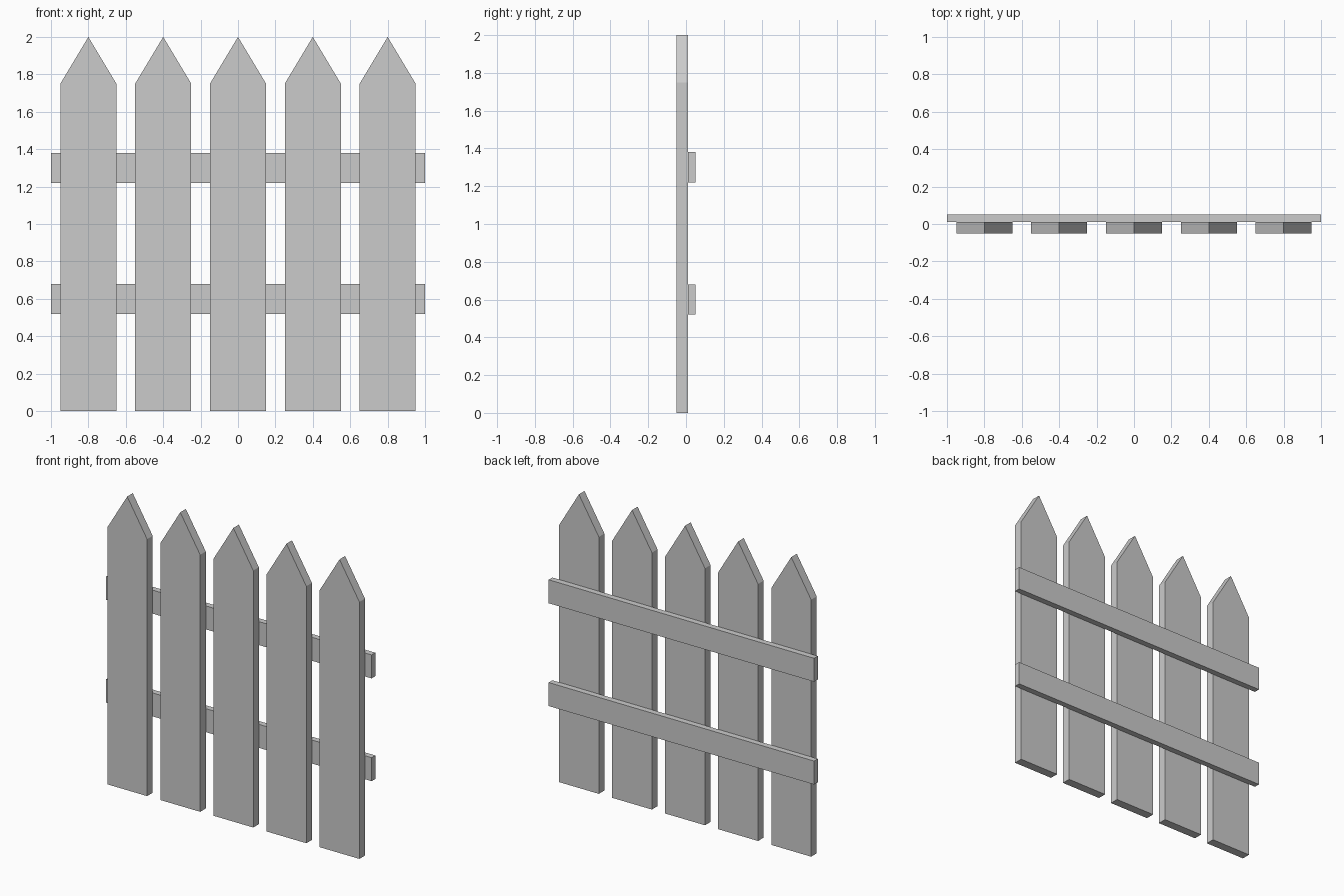
import bpy

if "Cube" in bpy.data.objects:
    bpy.data.objects.remove(bpy.data.objects["Cube"])


def extrude_profile(name, profile, y0, y1):
    """Solid from an x-z outline (counter-clockwise seen from the front)."""
    n = len(profile)
    verts = [(x, y, z) for y in (y0, y1) for x, z in profile]
    faces = [tuple(range(n)), tuple(reversed(range(n, 2 * n)))]
    faces += [(i, i + n, (i + 1) % n + n, (i + 1) % n) for i in range(n)]
    mesh = bpy.data.meshes.new(name)
    mesh.from_pydata(verts, [], faces)
    obj = bpy.data.objects.new(name, mesh)
    bpy.context.collection.objects.link(obj)
    return obj


# Pointed pickets
HALF = 0.15
picket_outline = [(-HALF, 0), (HALF, 0), (HALF, 1.75), (0, 2), (-HALF, 1.75)]
for i in range(5):
    picket = extrude_profile(f"picket_{i + 1}", picket_outline, -0.05, 0.01)
    picket.location.x = (i - 2) * 0.4

# Horizontal rails behind the pickets
rail_outline = [(-1, -0.08), (1, -0.08), (1, 0.08), (-1, 0.08)]
for name, z in (("lower_rail", 0.6), ("upper_rail", 1.3)):
    rail = extrude_profile(name, rail_outline, 0.01, 0.05)
    rail.location.z = z
